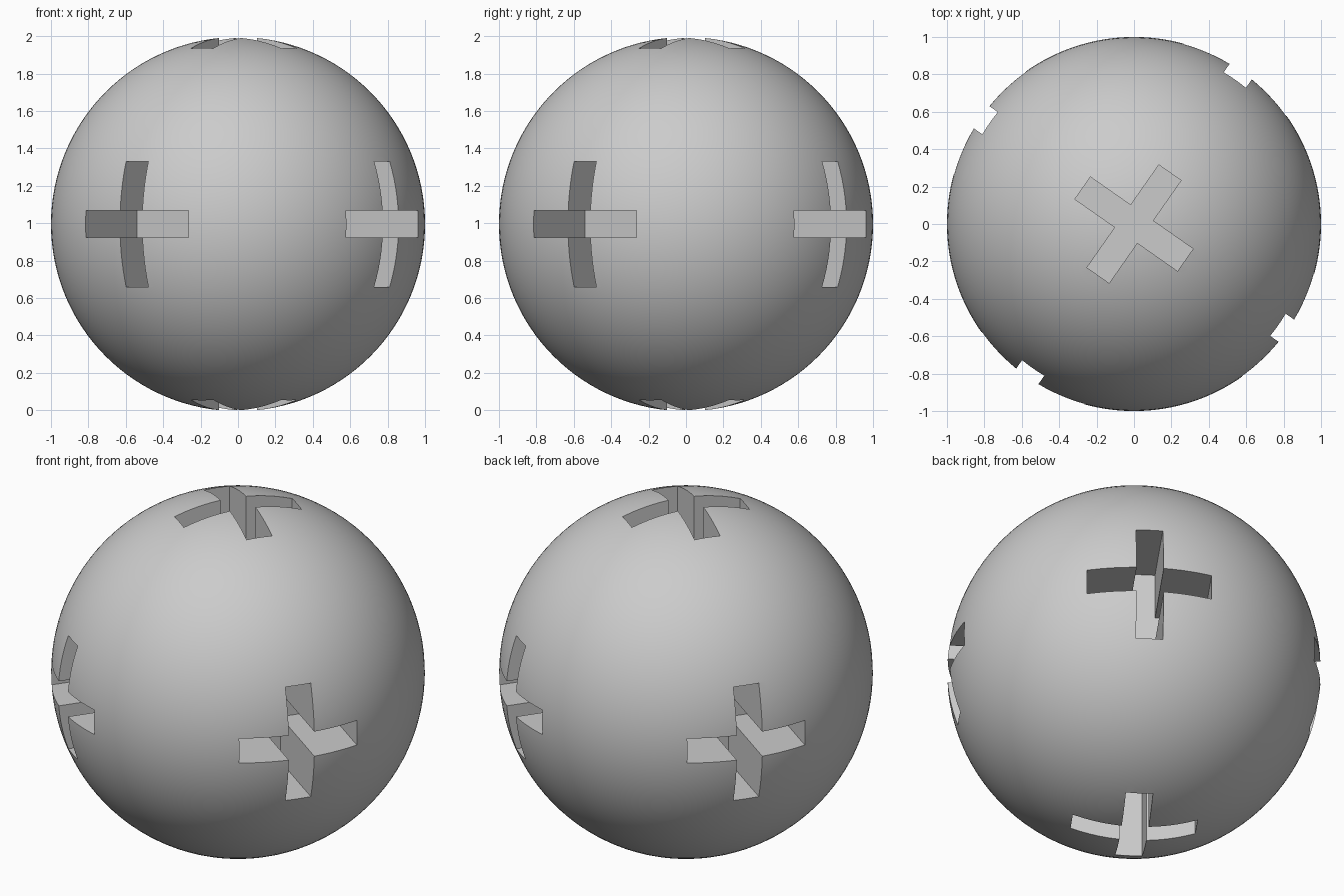
import bpy
import bmesh
from math import radians, pi
from mathutils import Matrix, Vector

default = bpy.data.objects.get("Cube")
if default:
    bpy.data.objects.remove(default, do_unlink=True)

RADIUS = 1.0
CENTRE_Z = 0.995
ARM = 0.335       # half length of each cross arm
HALF = 0.0725     # half width of each cross arm
FLOOR = 0.463     # distance of the socket floor from the centre
REACH = 1.2       # outer end of the cutter

# Material
grey = bpy.data.materials.new("plain_grey")
grey.use_nodes = True
colour = (0.6, 0.6, 0.6, 1.0)
grey.diffuse_color = colour
grey.node_tree.nodes["Principled BSDF"].inputs["Base Color"].default_value = colour


def make_object(name, bm):
    bmesh.ops.recalc_face_normals(bm, faces=bm.faces)
    mesh = bpy.data.meshes.new(name)
    bm.to_mesh(mesh)
    bm.free()
    mesh.materials.append(grey)
    obj = bpy.data.objects.new(name, mesh)
    bpy.context.collection.objects.link(obj)
    obj.location.z = CENTRE_Z
    return obj


def add_cross_prism(bm, turn):
    """Plus-shaped prism pointing out from the centre."""
    arm_end = [(ARM, -HALF), (ARM, HALF), (HALF, HALF)]
    outline = []
    for i in range(4):
        spin = Matrix.Rotation(i * pi / 2, 3, 'Z')
        outline += [spin @ Vector((x, y, FLOOR)) for x, y in arm_end]
    face = bm.faces.new([bm.verts.new(turn @ point) for point in outline])
    grown = bmesh.ops.extrude_face_region(bm, geom=[face], use_keep_orig=True)["geom"]
    outer = [v for v in grown if isinstance(v, bmesh.types.BMVert)]
    bmesh.ops.translate(bm, verts=outer, vec=turn @ Vector((0, 0, REACH - FLOOR)))


# Ball
bm = bmesh.new()
bmesh.ops.create_uvsphere(bm, u_segments=128, v_segments=64, radius=RADIUS)
ball = make_object("ball", bm)

# Six cross sockets: four around the middle, one above, one below
bm = bmesh.new()
swivel = Matrix.Rotation(radians(-35), 3, 'Z')
turns = [Matrix.Rotation(i * pi / 2, 3, 'Z') @ Matrix.Rotation(pi / 2, 3, 'Y') for i in range(4)]
turns += [Matrix.Identity(3), Matrix.Rotation(pi, 3, 'X')]
for turn in turns:
    add_cross_prism(bm, swivel @ turn)
cutter = make_object("cross_socket_cutter", bm)
cutter.hide_render = True

# Cut the sockets, then drop the cutter
cut = ball.modifiers.new("cross_sockets", 'BOOLEAN')
cut.operation = 'DIFFERENCE'
cut.solver = 'EXACT'
cut.object = cutter
bpy.ops.object.select_all(action='DESELECT')
ball.select_set(True)
bpy.context.view_layer.objects.active = ball
bpy.ops.object.modifier_apply(modifier=cut.name)
bpy.data.objects.remove(cutter, do_unlink=True)
bpy.ops.object.shade_smooth_by_angle(angle=radians(30))
